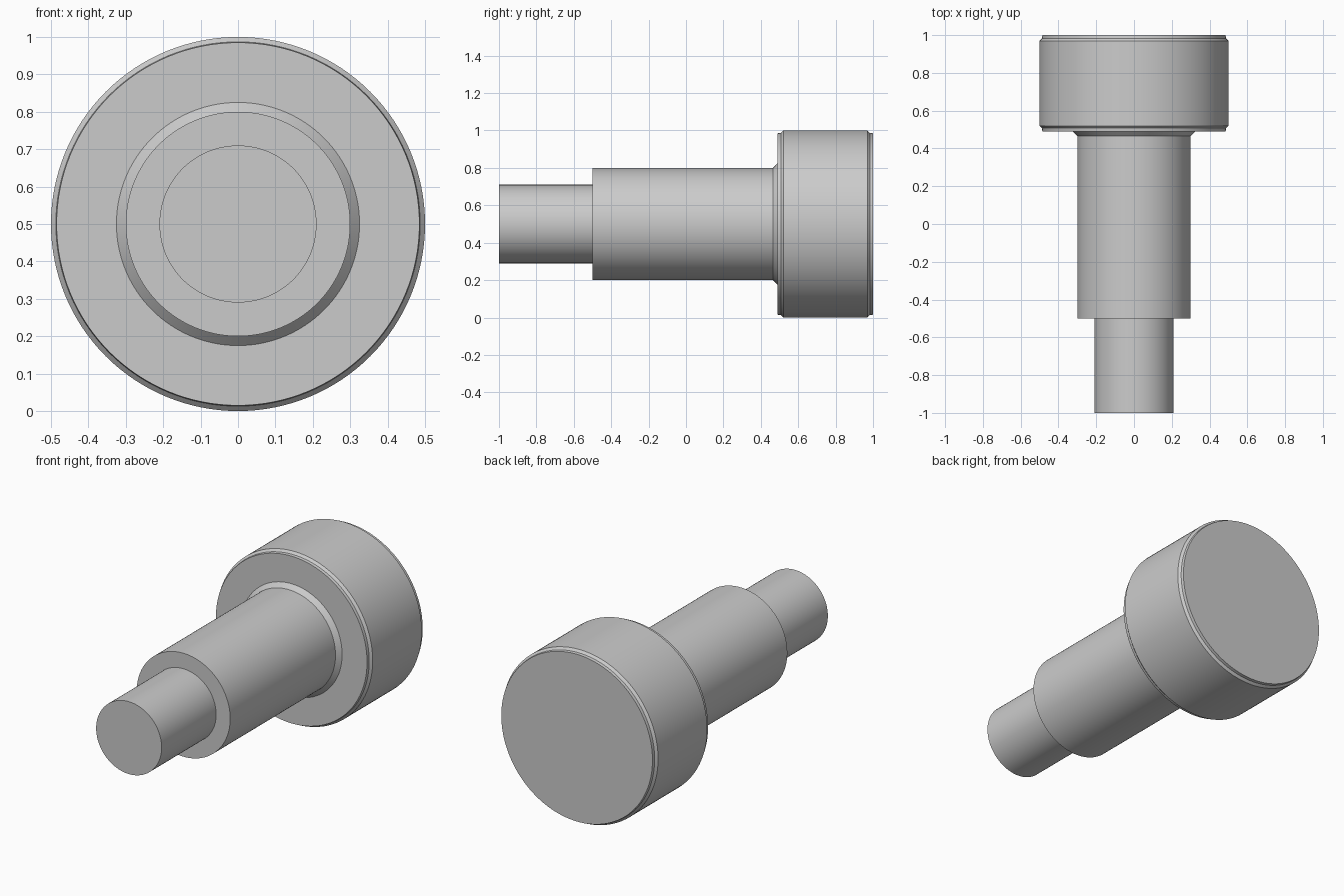
import bpy, bmesh, math

if "Cube" in bpy.data.objects:
    bpy.data.objects.remove(bpy.data.objects["Cube"])

SEGMENTS = 128
AXIS_Z = 0.5


def lathe(name, profile):
    """Turn a list of (y, radius) points into a capped solid around the y axis."""
    bm = bmesh.new()
    rings = []
    for y, r in profile:
        ring = []
        for i in range(SEGMENTS):
            a = 2 * math.pi * i / SEGMENTS
            ring.append(bm.verts.new((r * math.cos(a), y, AXIS_Z + r * math.sin(a))))
        rings.append(ring)
    for a, b in zip(rings, rings[1:]):
        for i in range(SEGMENTS):
            j = (i + 1) % SEGMENTS
            bm.faces.new((a[i], a[j], b[j], b[i]))
    bm.faces.new(rings[0])
    bm.faces.new(rings[-1])
    bmesh.ops.recalc_face_normals(bm, faces=bm.faces)
    mesh = bpy.data.meshes.new(name)
    bm.to_mesh(mesh)
    bm.free()
    obj = bpy.data.objects.new(name, mesh)
    bpy.context.collection.objects.link(obj)
    bpy.ops.object.select_all(action='DESELECT')
    obj.select_set(True)
    bpy.context.view_layer.objects.active = obj
    bpy.ops.object.shade_smooth_by_angle(angle=math.radians(25))
    return obj


# Narrow front pin
lathe("front_pin", [(-1.0, 0.21), (-0.49, 0.21)])

# Main shaft with its flared collar against the head
lathe("shaft", [(-0.5, 0.30), (0.465, 0.30), (0.49, 0.325), (0.50, 0.325)])

# Wide head with a stepped, chamfered rim at both ends
lathe("head", [(0.49, 0.485), (0.507, 0.487), (0.52, 0.50),
               (0.97, 0.50), (0.983, 0.487), (1.0, 0.485)])
